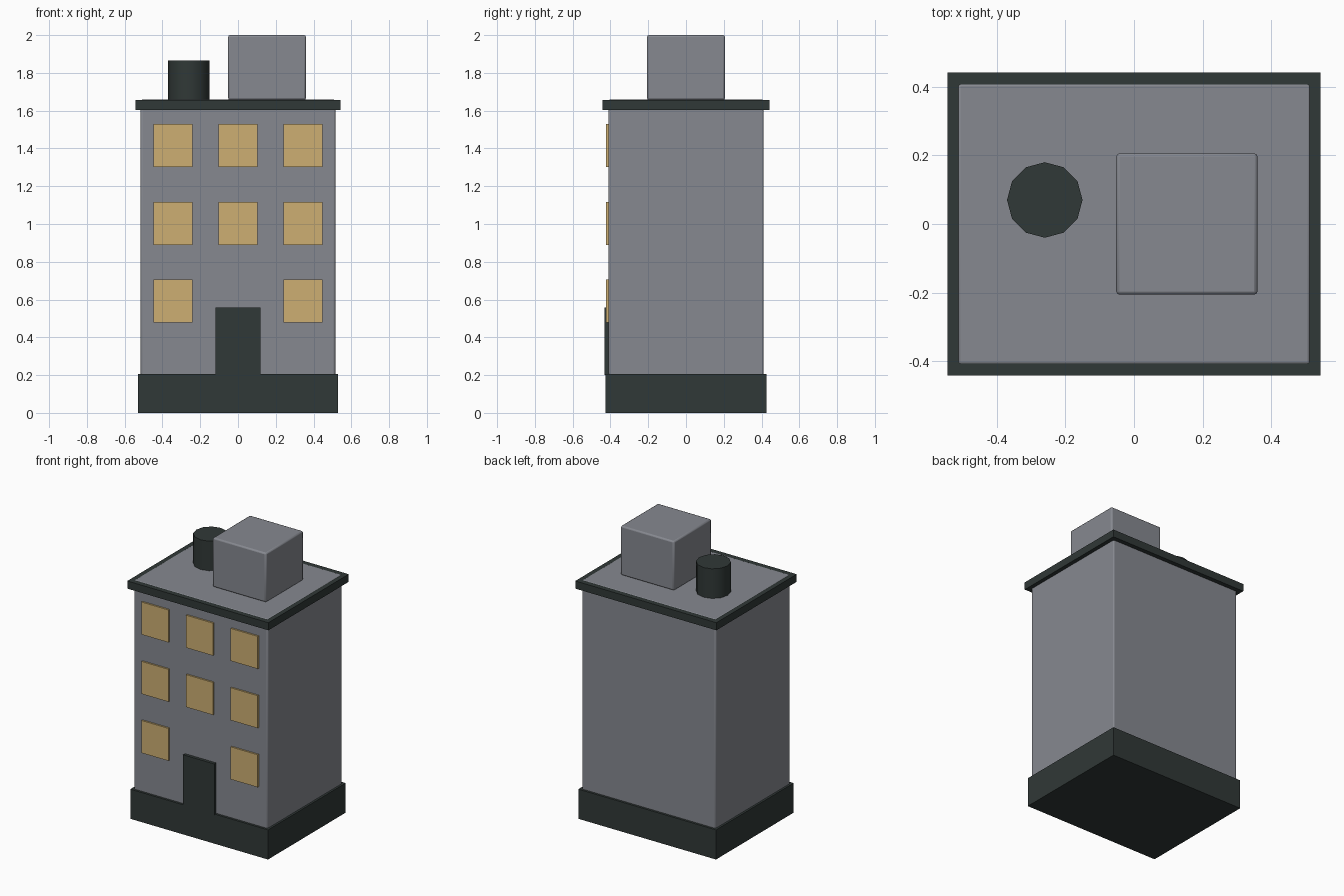
import bpy
import math

default_cube = bpy.data.objects.get("Cube")
if default_cube:
    bpy.data.objects.remove(default_cube, do_unlink=True)


def make_material(name, rgb):
    mat = bpy.data.materials.new(name)
    mat.use_nodes = True
    color = (*rgb, 1.0)
    mat.diffuse_color = color
    shader = mat.node_tree.nodes["Principled BSDF"]
    shader.inputs["Base Color"].default_value = color
    shader.inputs["Roughness"].default_value = 0.8
    return mat


concrete = make_material("grey concrete", (0.24, 0.25, 0.28))
trim = make_material("dark slate trim", (0.03, 0.04, 0.038))
glow = make_material("warm window", (0.61, 0.43, 0.17))


def finish(obj, name, mat):
    obj.name = name
    obj.data.materials.append(mat)
    return obj


def box(name, low, high, mat, bevel=0.0):
    """Axis-aligned box between two corners, with optional soft edges."""
    center = [(a + b) / 2 for a, b in zip(low, high)]
    bpy.ops.mesh.primitive_cube_add(size=1, location=center)
    obj = finish(bpy.context.object, name, mat)
    obj.scale = [b - a for a, b in zip(low, high)]
    bpy.ops.object.transform_apply(location=False, rotation=False, scale=True)
    if bevel:
        bpy.ops.object.shade_smooth_by_angle(angle=math.radians(40))
        mod = obj.modifiers.new("soft edges", "BEVEL")
        mod.width = bevel
        mod.segments = 2
    return obj


# Main volume; its top shows as the roof deck inside the dark rim
box("building_body", (-0.515, -0.411, 0.003), (0.515, 0.411, 1.659), concrete, 0.009)

# Plinth and roof cornice
box("plinth", (-0.53, -0.427, 0), (0.53, 0.427, 0.206), trim)
box("roof_cornice", (-0.543, -0.442, 1.604), (0.543, 0.442, 1.657), trim)

# Front door
box("front_door", (-0.12, -0.432, 0.2), (0.12, -0.4, 0.557), trim)

# Window grid, leaving the middle of the ground floor to the door
for row, z in enumerate((0.592, 1.003, 1.416)):
    for col in (-1, 0, 1):
        if row == 0 and col == 0:
            continue
        x = col * 0.344
        box(f"window_{row + 1}_{col + 2}", (x - 0.104, -0.423, z - 0.113),
            (x + 0.104, -0.4, z + 0.113), glow)

# Rooftop machine room
box("rooftop_room", (-0.052, -0.206, 1.657), (0.36, 0.206, 2.0), concrete, 0.01)

# Rooftop water tank
bpy.ops.mesh.primitive_cylinder_add(vertices=12, radius=0.11, depth=0.21,
                                    location=(-0.26, 0.07, 1.76))
finish(bpy.context.object, "water_tank", trim)
bpy.ops.object.shade_smooth_by_angle(angle=math.radians(40))
